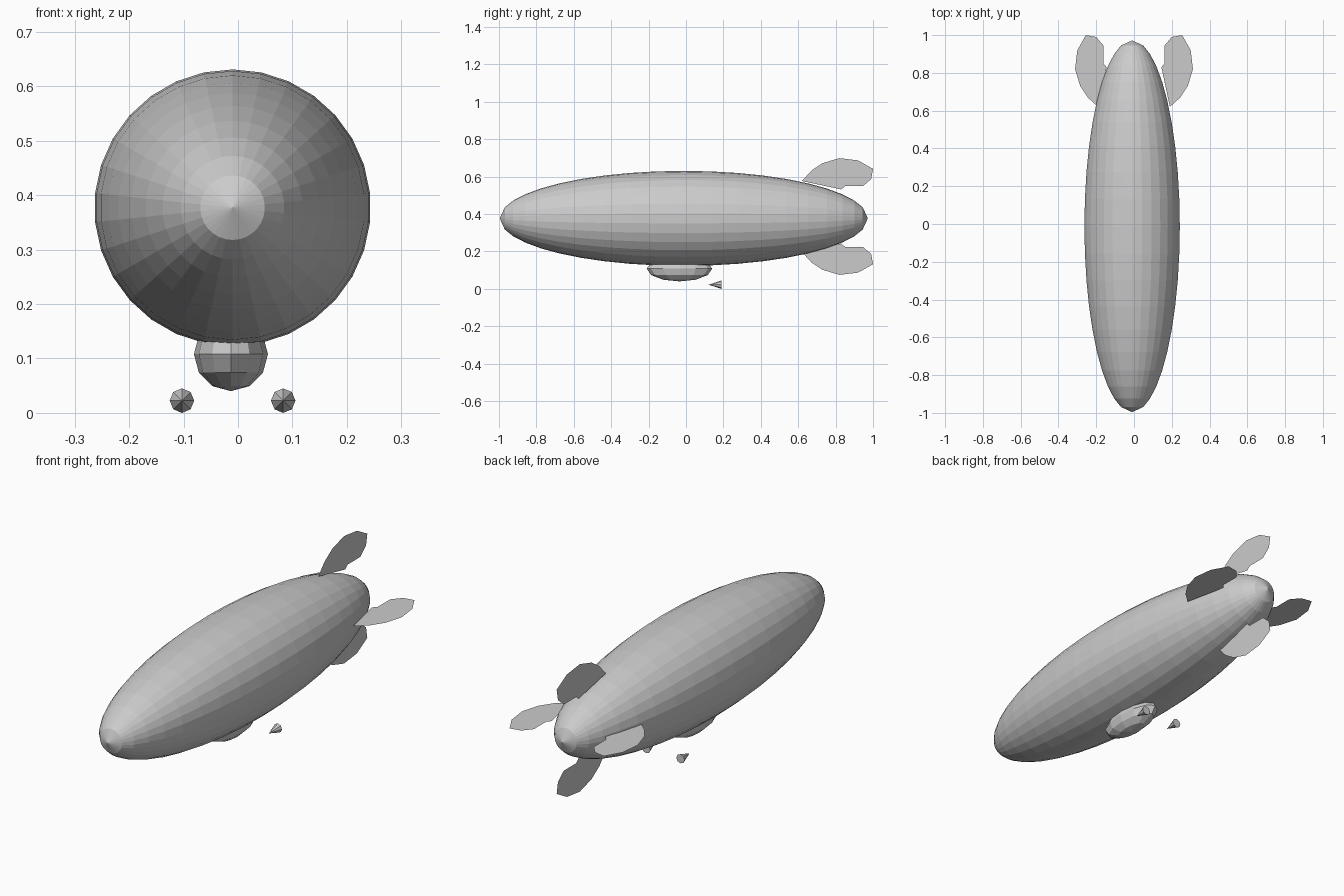
import bpy
import bmesh
from math import sin, cos, pi, radians
from mathutils import Matrix, Vector

cube = bpy.data.objects.get("Cube")
if cube:
    bpy.data.objects.remove(cube, do_unlink=True)

# Single plain grey for the whole airship
grey = bpy.data.materials.new("airship_grey")
grey.use_nodes = True
colour = (0.6, 0.6, 0.6, 1.0)
grey.diffuse_color = colour
grey.node_tree.nodes["Principled BSDF"].inputs["Base Color"].default_value = colour


def add_object(name, bm):
    mesh = bpy.data.meshes.new(name)
    bm.to_mesh(mesh)
    bm.free()
    mesh.materials.append(grey)
    obj = bpy.data.objects.new(name, mesh)
    bpy.context.collection.objects.link(obj)
    return obj


# Hull: faceted ellipsoid with a pole at nose and tail
RADIUS, HALF_LENGTH, SIDES = 0.254, 0.984, 30
half = [13.5 + 8.5 * i for i in range(10)]
angles = half + [180 - a for a in reversed(half[:-1])]

bm = bmesh.new()
nose = bm.verts.new((0, -HALF_LENGTH, 0))
tail = bm.verts.new((0, HALF_LENGTH, 0))
rings = []
for a in map(radians, angles):
    r, y = RADIUS * sin(a), -HALF_LENGTH * cos(a)
    rings.append([bm.verts.new((r * sin(2 * pi * i / SIDES), y, r * cos(2 * pi * i / SIDES)))
                  for i in range(SIDES)])
for i in range(SIDES):
    j = (i + 1) % SIDES
    bm.faces.new((nose, rings[0][i], rings[0][j]))
    bm.faces.new((tail, rings[-1][j], rings[-1][i]))
    for a, b in zip(rings, rings[1:]):
        bm.faces.new((a[i], b[i], b[j], a[j]))
bmesh.ops.recalc_face_normals(bm, faces=bm.faces)
add_object("hull", bm).location = (-0.01, -0.012, 0.377)

# Gondola: low-poly ellipsoid tucked under the hull
bm = bmesh.new()
bmesh.ops.create_uvsphere(bm, u_segments=12, v_segments=6, radius=1)
bmesh.ops.scale(bm, vec=(0.068, 0.175, 0.068), verts=bm.verts)
add_object("gondola", bm).location = (-0.013, -0.035, 0.108)

# Engine cones pointing forward
for side, x in (("right", -0.103), ("left", 0.083)):
    bm = bmesh.new()
    bmesh.ops.create_cone(bm, cap_ends=True, segments=8, radius1=0.0225, radius2=0,
                          depth=0.07, matrix=Matrix.Rotation(pi / 2, 4, "X"))
    bmesh.ops.remove_doubles(bm, verts=bm.verts, dist=0.0001)
    add_object(side + "_engine_cone", bm).location = (x, 0.155, 0.0225)

# Tail fins: one thin outline (distance out, distance back) turned around the hull
outline = [(0.19, 0.62), (0.245, 0.67), (0.285, 0.73), (0.312, 0.82), (0.3, 0.92),
           (0.255, 1.0), (0.2, 0.99), (0.162, 0.945), (0.162, 0.85), (0.145, 0.83)]
for i, name in enumerate(("left_fin", "top_fin", "right_fin", "bottom_fin")):
    turn = Matrix.Rotation(-i * pi / 2, 4, "Y")
    centre = Vector((0, 0, 0.387)) if i % 2 else Vector((0, 0, 0.385))
    bm = bmesh.new()
    bm.faces.new([bm.verts.new(turn @ Vector((out, back, 0)) + centre) for out, back in outline])
    add_object(name, bm)
